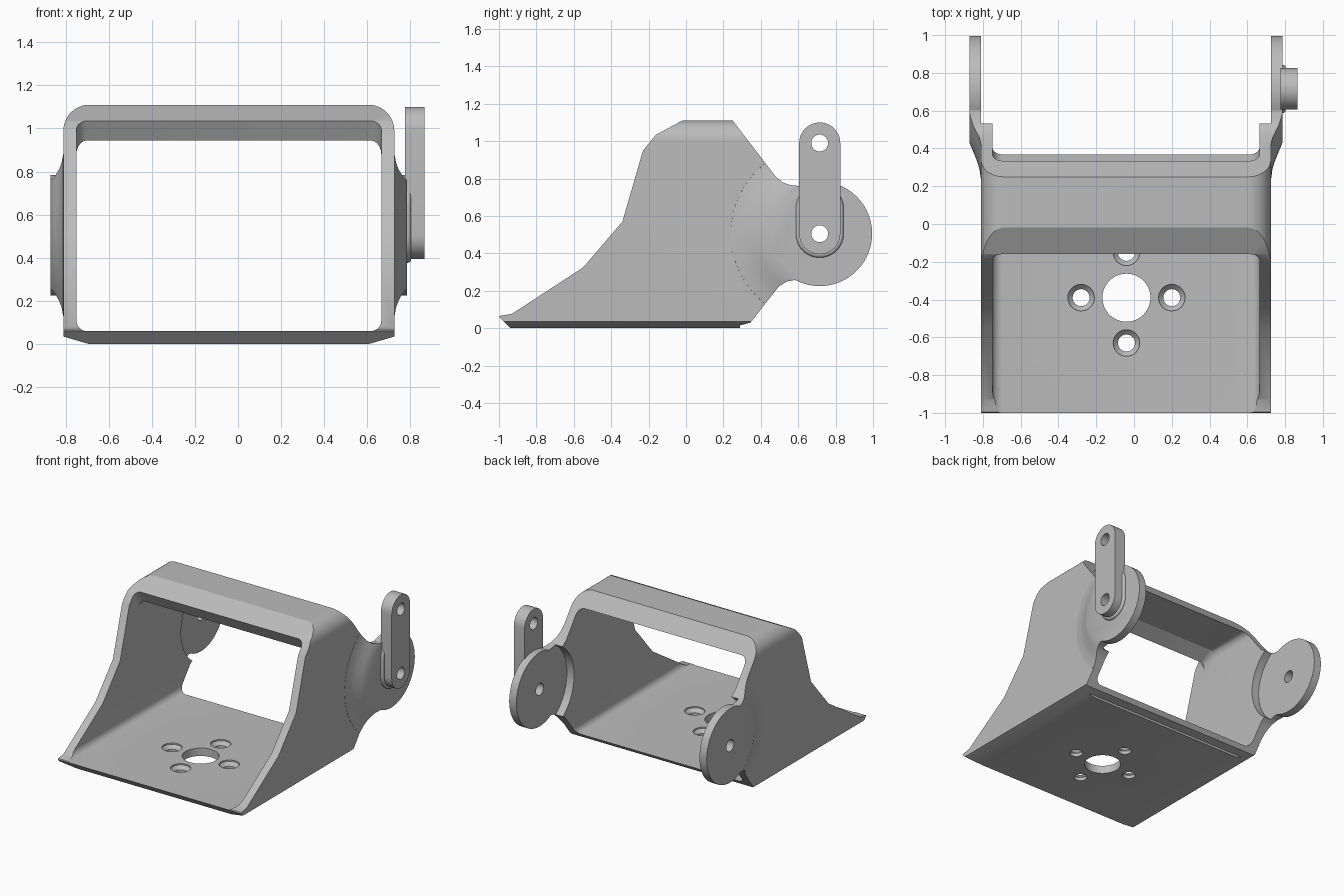
import bpy, bmesh, math
from mathutils import Vector

if "Cube" in bpy.data.objects:
    bpy.data.objects.remove(bpy.data.objects["Cube"], do_unlink=True)

grey = bpy.data.materials.new("plain grey")
grey.use_nodes = True
COLOUR = (0.5, 0.5, 0.5, 1)
grey.diffuse_color = COLOUR
grey.node_tree.nodes["Principled BSDF"].inputs["Base Color"].default_value = COLOUR

PIVOT_Y, PIVOT_Z, DISC_R = 0.715, 0.505, 0.28
LEFT, RIGHT = 0.725, -0.81
WALL = 0.06


def finish(name, bm):
    bmesh.ops.recalc_face_normals(bm, faces=bm.faces[:])
    mesh = bpy.data.meshes.new(name)
    bm.to_mesh(mesh)
    bm.free()
    mesh.materials.append(grey)
    ob = bpy.data.objects.new(name, mesh)
    bpy.context.collection.objects.link(ob)
    return ob


def arc(cx, cy, r, start, end, n=12):
    angles = [math.radians(start + (end - start) * i / n) for i in range(n + 1)]
    return [(cx + r * math.cos(a), cy + r * math.sin(a)) for a in angles]


def prism(name, pts, axis, a, b, round_caps=0, only_far=False):
    """Extrude a flat outline along an axis, optionally rounding its ends."""
    place = {"x": lambda p, v: (v, *p), "y": lambda p, v: (p[0], v, p[1])}[axis]
    k = "xy".index(axis)
    bm = bmesh.new()
    rings = [[bm.verts.new(place(p, v)) for p in pts] for v in (a, b)]
    for ring in rings:
        bm.faces.new(ring)
    for i in range(len(pts)):
        j = (i + 1) % len(pts)
        bm.faces.new((rings[0][i], rings[0][j], rings[1][j], rings[1][i]))
    bmesh.ops.recalc_face_normals(bm, faces=bm.faces[:])
    if round_caps:
        rim = [e for e in bm.edges
               if abs(e.verts[0].co[k] - e.verts[1].co[k]) < 1e-6
               and (not only_far or abs(e.verts[0].co[k] - b) < 1e-6)]
        bmesh.ops.bevel(bm, geom=rim, offset=round_caps, segments=5,
                        profile=0.5, affect="EDGES")
    return finish(name, bm)


def turned(name, profile, centre, axis, n=64):
    """Solid of revolution from (radius, offset) pairs along an axis."""
    bm = bmesh.new()
    d = Vector(axis)
    u = d.orthogonal().normalized()
    w = d.cross(u)
    rings = []
    for r, t in profile:
        ring = []
        for i in range(n):
            a = 2 * math.pi * i / n
            ring.append(bm.verts.new(Vector(centre) + d * t
                                     + (u * math.cos(a) + w * math.sin(a)) * r))
        rings.append(ring)
    for lo, hi in zip(rings, rings[1:]):
        for i in range(n):
            j = (i + 1) % n
            bm.faces.new((lo[i], lo[j], hi[j], hi[i]))
    bm.faces.new(rings[0])
    bm.faces.new(rings[-1])
    return finish(name, bm)


def combine(target, tool, operation):
    """Apply a boolean and discard the tool."""
    mod = target.modifiers.new("cut", "BOOLEAN")
    mod.object, mod.operation, mod.solver = tool, operation, "EXACT"
    bpy.ops.object.select_all(action="DESELECT")
    bpy.context.view_layer.objects.active = target
    target.select_set(True)
    bpy.ops.object.modifier_apply(modifier=mod.name)
    bpy.data.objects.remove(tool, do_unlink=True)


# Frame section: rounded top corners, chamfered underside
section = ([(-0.69, 0), (0.605, 0), (LEFT, 0.035)]
           + arc(0.605, 0.99, 0.12, 0, 90) + arc(-0.69, 0.99, 0.12, 90, 180)
           + [(RIGHT, 0.035)])
frame = prism("bracket_frame", section, "y", -1.2, 1.2)

# Flared pivot bosses on both walls
flare = [(0.49, -WALL), (0.475, 0.001), (0.425, 0.008), (0.385, 0.02),
         (0.335, 0.04), (0.287, WALL)]
for x, side in ((LEFT, 1), (RIGHT, -1)):
    boss = turned("boss", flare, (x, PIVOT_Y, PIVOT_Z), (side, 0, 0), 96)
    combine(frame, boss, "UNION")

# Side outline trims the frame and bosses
outline = ([(-0.88, -0.06), (-1, 0.06), (-0.995, 0.066), (-0.93, 0.077),
            (-0.55, 0.325), (-0.34, 0.57), (-0.23, 0.95), (-0.16, 1.035),
            (0.07, 1.158), (0.2, 1.175), (0.48, 0.81), (0.52, 0.778),
            (0.56, 0.765)]
           + arc(PIVOT_Y, PIVOT_Z, DISC_R, 114, -118, 56)
           + [(0.54, 0.25), (0.5, 0.226), (0.47, 0.19), (0.345, 0.03),
              (0.29, 0.015), (0.28, -0.06)])
combine(frame, prism("outline", outline, "x", -1.2, 1.2), "INTERSECT")

# Hollow interior with rounded inside corners
hollow = [(-1.3, WALL), (1.3, WALL), (1.3, 1.0), (-0.01, 1.0), (-0.11, 0.945),
          (-0.25, 1.2), (-1.3, 1.2)]
combine(frame, prism("hollow", hollow, "x", RIGHT + WALL, LEFT - WALL, 0.05),
        "DIFFERENCE")

# Round clearance behind the pivot discs
clearance = turned("clearance", [(0.325, RIGHT), (0.325, LEFT)],
                   (0, PIVOT_Y, PIVOT_Z), (1, 0, 0), 96)
combine(frame, clearance, "DIFFERENCE")

# Centre hole and four countersunk screw holes in the floor
HUB = (-0.04, -0.39)
combine(frame, turned("hub_hole", [(0.127, -0.1), (0.127, 0.1)], (*HUB, 0), (0, 0, 1)),
        "DIFFERENCE")
screw = [(0.045, -0.1), (0.045, 0.025), (0.07, 0.05), (0.07, 0.1)]
for dx, dy in ((1, 0), (-1, 0), (0, 1), (0, -1)):
    place = (HUB[0] + 0.24 * dx, HUB[1] + 0.24 * dy, 0)
    combine(frame, turned("screw_hole", screw, place, (0, 0, 1), 32), "DIFFERENCE")


def capsule(r, low, high):
    return arc(PIVOT_Y, high, r, 0, 180, 20) + arc(PIVOT_Y, low, r, 180, 360, 20)


# Upright lever on the left disc, with a soft foot
DISC_FACE = LEFT + WALL
lever = prism("lever_arm", capsule(0.11, PIVOT_Z, 0.99), "x", DISC_FACE - 0.01, 0.865)
foot = prism("lever_foot", capsule(0.128, PIVOT_Z, 0.64), "x", DISC_FACE - 0.01,
             DISC_FACE + 0.018, 0.016, True)
combine(lever, foot, "UNION")

# Pivot holes through discs and lever
bore = [(0.045, -1.2), (0.045, 1.2)]
for part, z in ((frame, PIVOT_Z), (lever, PIVOT_Z), (lever, 0.99)):
    combine(part, turned("bore", bore, (0, PIVOT_Y, z), (1, 0, 0), 32), "DIFFERENCE")

for part in (frame, lever):
    bpy.ops.object.select_all(action="DESELECT")
    bpy.context.view_layer.objects.active = part
    part.select_set(True)
    bpy.ops.object.shade_smooth_by_angle(angle=math.radians(25))
